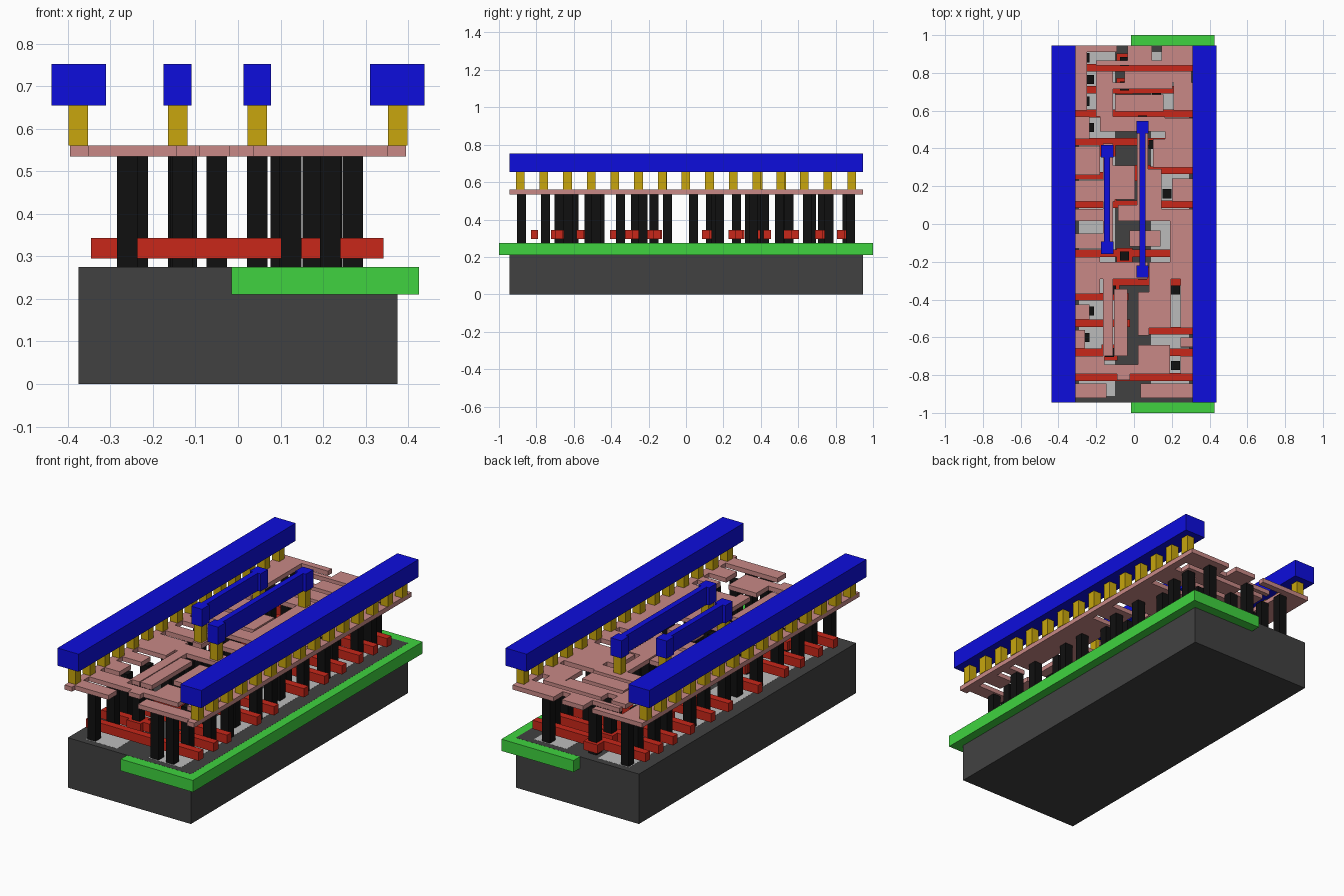
import bpy, bmesh
from mathutils import Matrix


def part(name, color, z0, z1, rects):
    """One layer: extrude every (x0, y0, x1, y1) rectangle from z0 to z1."""
    bm = bmesh.new()
    for x0, y0, x1, y1 in rects:
        m = Matrix.Translation(((x0 + x1) / 2, (y0 + y1) / 2, (z0 + z1) / 2))
        m = m @ Matrix.Diagonal((abs(x1 - x0), abs(y1 - y0), z1 - z0, 1))
        bmesh.ops.create_cube(bm, size=1, matrix=m)
    mesh = bpy.data.meshes.new(name)
    bm.to_mesh(mesh)
    bm.free()
    mat = bpy.data.materials.new(name)
    mat.diffuse_color = (*color, 1)
    mesh.materials.append(mat)
    ob = bpy.data.objects.new(name, mesh)
    bpy.context.collection.objects.link(ob)
    return ob


def squares(points, size):
    h = size / 2
    return [(x - h, y - h, x + h, y + h) for x, y in points]


# base block, the well along its right half, and thin active areas on top
part("base_block", (0.053, 0.053, 0.053), 0, 0.275, [(-0.375, -0.945, 0.375, 0.945)])
part("well", (0.05, 0.65, 0.05), 0.21, 0.2745, [(-0.015, -1, 0.425, 1)])
part("active_areas", (0.5, 0.5, 0.5), 0.25, 0.2755,
     [(-0.29, -0.91, -0.1, 0.91), (0.09, -0.91, 0.29, 0.91)])

# gate bars: (y, x start, x end), plus contact pads on them
gates = [(-0.81, -0.345, 0.342), (-0.68, -0.345, -0.05), (-0.68, 0.12, 0.342),
         (-0.565, 0.02, 0.342), (-0.525, -0.345, -0.02), (-0.385, -0.345, -0.03),
         (-0.305, -0.16, 0.342), (-0.155, -0.345, 0.342), (0.105, -0.345, 0.342),
         (0.255, -0.345, -0.05), (0.285, 0.0, 0.342), (0.435, -0.345, 0.342),
         (0.585, -0.345, 0.342), (0.71, -0.345, 0.342), (0.827, -0.345, 0.342)]
gate_rects = [(a, y - 0.02, b, y + 0.02) for y, a, b in gates]
pads = [(-0.13, -0.68), (-0.12, -0.35), (0.045, -0.27), (-0.05, -0.17), (-0.135, 0.13),
        (0.045, 0.27), (-0.14, 0.4), (0.045, 0.55), (-0.05, 0.73), (-0.05, 0.86)]
part("gate_bars", (0.58, 0.02, 0.01), 0.295, 0.343, gate_rects + squares(pads, 0.085))

# contact posts: diffusion columns at left and right, and posts on the pads
left_y = [-0.88, -0.75, -0.6, -0.46, -0.24, -0.1, 0.04, 0.18, 0.34, 0.51, 0.65, 0.765, 0.88]
right_y = [-0.75, -0.63, -0.48, -0.35, -0.23, -0.1, 0.04, 0.18, 0.36, 0.5, 0.65, 0.765, 0.88]
posts = [(-0.26 if i % 2 == 0 else -0.235, y) for i, y in enumerate(left_y)]
posts += [(0.27 if i % 3 else 0.22, y) for i, y in enumerate(right_y)]
posts += [(0.125, -0.88), (0.217, -0.88), (0.12, -0.52), (0.175, 0.16), (0.1, 0.42), (0.12, 0.67)]
part("contact_posts", (0.005, 0.005, 0.005), 0.275, 0.536, squares(posts + pads, 0.048))

# lower wiring: side strips with stubs, then the inner routing
edge = 0.395
stubs_left = [(0.91, 0.95, -0.09), (0.6, 0.91, -0.25), (0.45, 0.57, -0.235), (0.26, 0.41, -0.18),
              (0.12, 0.23, -0.1), (0.015, 0.08, -0.165), (-0.13, -0.05, -0.155),
              (-0.37, -0.175, -0.18), (-0.505, -0.425, -0.235), (-0.66, -0.56, -0.26),
              (-0.795, -0.7, -0.155), (-0.92, -0.845, -0.145)]
stubs_right = [(0.84, 0.945, 0.145), (0.6, 0.75, 0.21), (0.45, 0.56, 0.165), (0.3, 0.45, 0.1),
               (0.12, 0.24, 0.2), (0.015, 0.08, 0.145), (-0.55, 0.015, 0.245),
               (-0.65, -0.6, 0.245), (-0.795, -0.7, 0.245), (-0.92, -0.845, 0.035)]
wires = [(-edge, -0.945, -0.35, 0.945), (0.35, -0.945, edge, 0.945)]
wires += [(-edge, a, x, min(b, 0.945)) for a, b, x in stubs_left]
wires += [(x, a, edge, b) for a, b, x in stubs_right]
wires += [(-0.2, 0.84, 0.3, 0.865), (-0.035, 0.865, 0.095, 0.945),
          (-0.2, 0.57, -0.11, 0.81), (-0.11, 0.715, 0.205, 0.75), (-0.05, 0.75, 0.305, 0.81),
          (-0.1, 0.595, 0.155, 0.685), (-0.18, 0.49, 0.165, 0.57), (0.015, 0.1, 0.075, 0.49),
          (-0.165, -0.16, -0.11, 0.425), (-0.11, 0.13, 0.005, 0.31), (-0.085, 0.015, 0.07, 0.1),
          (0.07, 0.015, 0.145, 0.29), (-0.025, -0.12, 0.14, -0.035), (0.19, -0.29, 0.25, 0.015),
          (-0.2, -0.29, 0.075, -0.2), (-0.165, -0.7, -0.11, -0.29), (-0.105, -0.7, -0.035, -0.345),
          (0.02, -0.59, 0.08, -0.36), (0.08, -0.55, 0.195, -0.2), (0.02, -0.795, 0.19, -0.64),
          (-0.155, -0.795, 0.02, -0.745), (-0.09, -0.825, -0.02, -0.745)]
part("lower_wiring", (0.58, 0.25, 0.24), 0.535, 0.56, wires)

# vias up to the rails and the two inner wires
vias = [(s * 0.375, -0.887 + 0.1266 * i) for s in (-1, 1) for i in range(15)]
inner = [(-0.142, -0.125, 0.385, 0.032), (0.045, -0.252, 0.512, 0.032)]
for x, a, b, w in inner:
    vias += [(x, a), (x, b)]
part("vias", (0.58, 0.38, 0.004), 0.56, 0.655, squares(vias, 0.046))

# upper wiring: long power rails, and inner wires with square end pads
blue = (0.004, 0.004, 0.72)
part("power_rails", blue, 0.655, 0.752,
     [(-0.438, -0.945, -0.31, 0.945), (0.31, -0.945, 0.438, 0.945)])
for side, (x, a, b, w) in zip(("left", "right"), inner):
    part(side + "_inner_wire", blue, 0.655, 0.752,
         squares([(x, a), (x, b)], 0.065) + [(x - w / 2, a, x + w / 2, b)])
